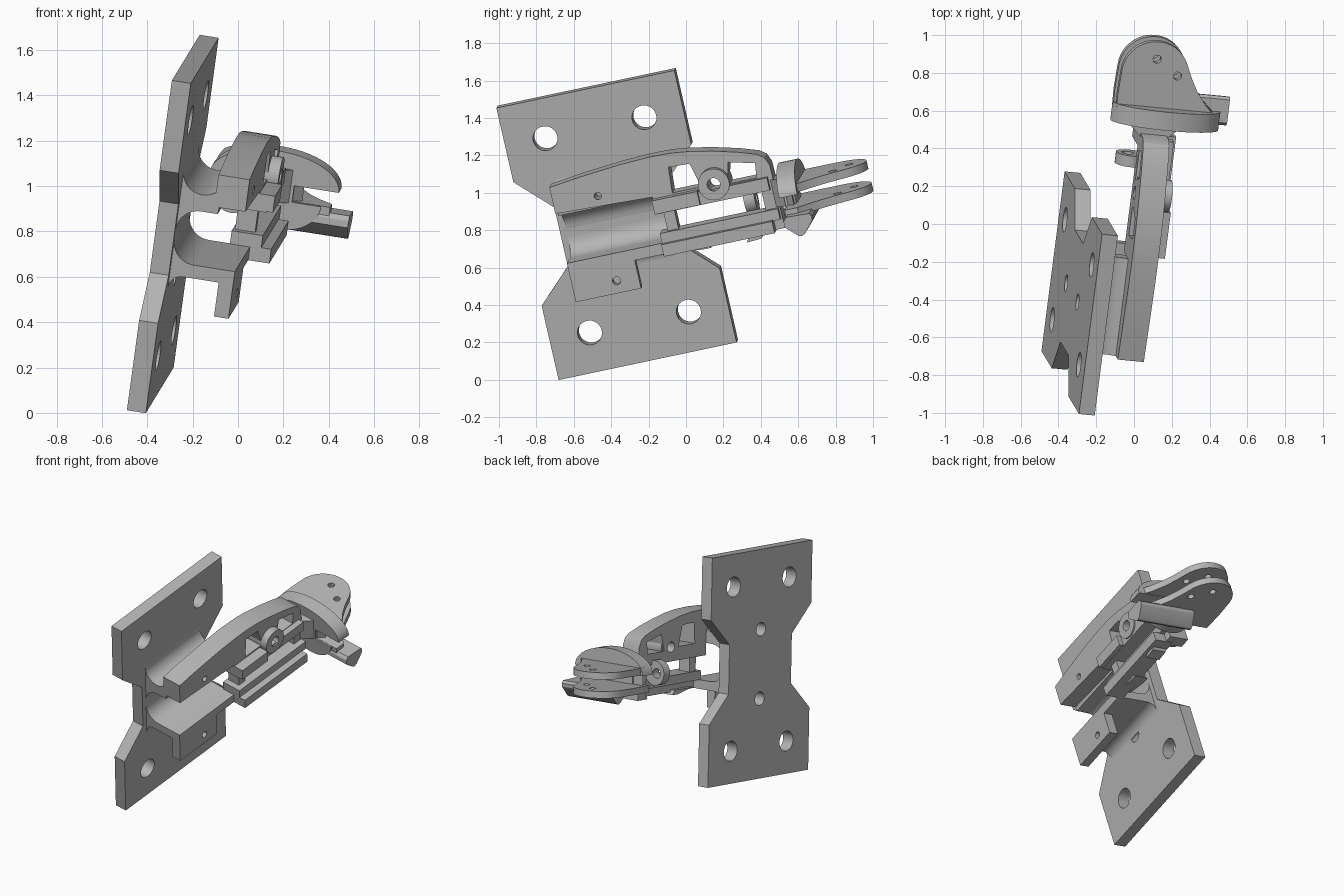
import bpy, bmesh, math
from mathutils import Vector

if "Cube" in bpy.data.objects:
    bpy.data.objects.remove(bpy.data.objects["Cube"])

# Tilted working frame: a = along arm, b = up the plate, c = out of the plate
U = Vector((0.125, 0.97, 0.205)).normalized()
V = Vector((0.133, -0.212, 0.968))
V = (V - U * V.dot(U)).normalized()
N = U.cross(V)
ORIGIN = Vector((-0.49, -0.673, 0.012))
AXES = {"ab": (U, V, N), "cb": (N, V, U), "ac": (U, N, V)}

grey = bpy.data.materials.new("metal grey")
grey.diffuse_color = (0.46, 0.46, 0.46, 1)
grey.use_nodes = True
grey.node_tree.nodes["Principled BSDF"].inputs["Base Color"].default_value = grey.diffuse_color


def circle(x, y, r, n=32, start=0, end=360, ry=None):
    """Points on a circle or an arc; ry makes it an ellipse."""
    full = abs(end - start) == 360
    pts = []
    for i in range(n if full else n + 1):
        t = math.radians(start + (end - start) * i / n)
        pts.append((x + r * math.cos(t), y + (ry or r) * math.sin(t)))
    return pts


def prism(name, plane, outline, lo, hi, holes=()):
    """Fill an outline with holes and extrude it from lo to hi."""
    cu = bpy.data.curves.new(name, 'CURVE')
    cu.dimensions = '2D'
    cu.fill_mode = 'BOTH'
    cu.extrude = (hi - lo) / 2
    for pts in (outline, *holes):
        s = cu.splines.new('POLY')
        s.points.add(len(pts) - 1)
        for p, (x, y) in zip(s.points, pts):
            p.co = (x, y, 0, 1)
        s.use_cyclic_u = True
    tmp = bpy.data.objects.new(name + "_outline", cu)
    bpy.context.collection.objects.link(tmp)
    bpy.context.view_layer.update()
    dg = bpy.context.evaluated_depsgraph_get()
    me = bpy.data.meshes.new_from_object(tmp.evaluated_get(dg))
    bpy.data.objects.remove(tmp)
    X, Y, Z = AXES[plane]
    bm = bmesh.new()
    bm.from_mesh(me)
    bmesh.ops.remove_doubles(bm, verts=bm.verts, dist=1e-5)
    for v in bm.verts:
        v.co = ORIGIN + X * v.co.x + Y * v.co.y + Z * (v.co.z + (lo + hi) / 2)
    bmesh.ops.recalc_face_normals(bm, faces=bm.faces)
    bm.to_mesh(me)
    bm.free()
    me.name = name
    me.materials.clear()
    me.materials.append(grey)
    ob = bpy.data.objects.new(name, me)
    bpy.context.collection.objects.link(ob)
    bpy.ops.object.select_all(action='DESELECT')
    ob.select_set(True)
    bpy.context.view_layer.objects.active = ob
    bpy.ops.object.shade_smooth_by_angle(angle=math.radians(30))
    return ob


def box(name, a, b, c):
    return prism(name, "ab", [(a[0], b[0]), (a[1], b[0]), (a[1], b[1]), (a[0], b[1])], *c)


# Mounting plate with waisted sides and six screw holes
W, H = 0.98, 1.505
quarter = [(0, 0), (0, 0.41), (0.185, 0.59)]
left = quarter + [(x, H - y) for x, y in reversed(quarter)]
plate = left + [(W - x, y) for x, y in reversed(left)]
screws = [circle(x, y, 0.066) for x in (0.22, 0.765) for y in (0.215, H - 0.215)]
screws += [circle(W / 2, y, 0.045) for y in (0.525, 0.98)]
prism("mounting_plate", "ab", plate, 0, 0.085, screws)

# Upper web: a trough above, filleted into the plate below
web = [(0.08, 1.07)] + circle(0.18, 1.06, 0.095, 12, 180, 300)
web += [(0.27, 1.0), (0.26, 0.89)] + circle(0.185, 0.79, 0.1, 10, 90, 180) + [(0.08, 0.77)]
prism("upper_web", "cb", web, 0.22, 0.75)

# Lower shelf with its fillets, and the flange hanging from its edge
shelf = [(0.08, 0.745)] + circle(0.185, 0.745, 0.1, 10, 180, 270) + [(0.37, 0.645), (0.37, 0.585)]
shelf += circle(0.145, 0.525, 0.06, 8, 90, 180) + [(0.08, 0.52)]
prism("lower_shelf", "cb", shelf, 0.22, 0.76)
prism("hanging_flange", "ab", [(0.22, 0.43), (0.58, 0.43), (0.58, 0.6), (0.22, 0.6)],
      0.305, 0.37, [circle(0.46, 0.497, 0.022, 16)])

# Arched arm with two windows and a pivot eye
arm = [(0.22, 1.066), (0.4, 1.088), (0.62, 1.108), (0.78, 1.115), (0.9, 1.112), (1.0, 1.1),
       (1.12, 1.076), (1.25, 1.043), (1.35, 1.01), (1.385, 0.985), (1.405, 0.94), (1.41, 0.59),
       (1.33, 0.59), (1.33, 0.81), (0.75, 0.81), (0.75, 0.9), (0.22, 0.92)]
windows = [[(0.87, 1.04), (0.985, 1.035), (1.02, 0.9), (0.86, 0.9)],
           [(1.19, 1.0), (1.33, 0.965), (1.32, 0.885), (1.16, 0.885)],
           circle(1.093, 0.905, 0.035), circle(0.465, 0.967, 0.02, 16)]
prism("arched_arm", "ab", arm, 0.24, 0.38, windows)
prism("pivot_eye", "ab", circle(1.093, 0.905, 0.085), 0.25, 0.43, [circle(1.093, 0.905, 0.035)])

# Stepped rails beside the arm
prism("middle_rail", "ab", [(0.75, 0.81), (1.38, 0.81), (1.38, 0.88), (0.75, 0.88)],
      0.3, 0.42, [circle(1.093, 0.848, 0.02, 12)])
box("middle_rail_step", (0.75, 1.0), (0.815, 0.89), (0.38, 0.45))
box("lower_rail", (0.75, 1.4), (0.645, 0.705), (0.28, 0.42))
box("lower_rail_lip", (0.75, 1.36), (0.585, 0.65), (0.33, 0.465))
box("rail_front_post", (0.79, 0.85), (0.69, 0.83), (0.29, 0.38))
prism("back_tooth", "ab", [(1.22, 0.6), (1.2, 0.563), (1.28, 0.568), (1.3, 0.6)], 0.34, 0.44)
prism("front_tooth", "ab", [(0.8, 0.6), (0.98, 0.6), (1.0, 0.57), (0.95, 0.57)], 0.3, 0.4)

# Upright ring lug beside the arm
prism("ring_lug", "cb", circle(0.22, 0.76, 0.082), 1.215, 1.275, [circle(0.2, 0.76, 0.032, 20)])

# Tapered yoke hub and its collars
hub = [(1.39, 0.24), (1.39, 0.38), (1.5, 0.5), (1.5, 0.12)]
prism("yoke_hub", "ac", hub, 0.71, 0.86)
prism("upper_collar", "cb", circle(0.37, 0.79, 0.29, 28, 0, 180, 0.145), 1.45, 1.55)
prism("lower_collar", "cb", circle(0.42, 0.715, 0.17, 24, 180, 360, 0.13), 1.45, 1.55)
box("collar_bridge", (1.45, 1.51), (0.7, 0.81), (0.2, 0.46))

# Rounded tongues of the yoke, each with two pin holes
tongue = [(1.46, 0.1), (1.6, 0.095)] + circle(1.725, 0.28, 0.18, 24, -90, 62)
tongue += [(1.72, 0.48), (1.65, 0.52), (1.58, 0.575), (1.53, 0.63), (1.46, 0.63)]
for name, b in (("upper_tongue", 0.795), ("lower_tongue", 0.672)):
    prism(name, "ac", tongue, b, b + 0.045,
          [circle(1.81, 0.28, 0.022, 16), circle(1.73, 0.4, 0.022, 16)])

# Wedge-shaped bar reaching out to the side
bar = [(1.45, 0.64), (1.515, 0.578), (1.53, 0.573), (1.55, 0.582), (1.605, 0.645),
       (1.608, 0.668), (1.595, 0.685), (1.47, 0.69), (1.453, 0.67)]
prism("side_bar", "ab", bar, 0.3, 0.72)
